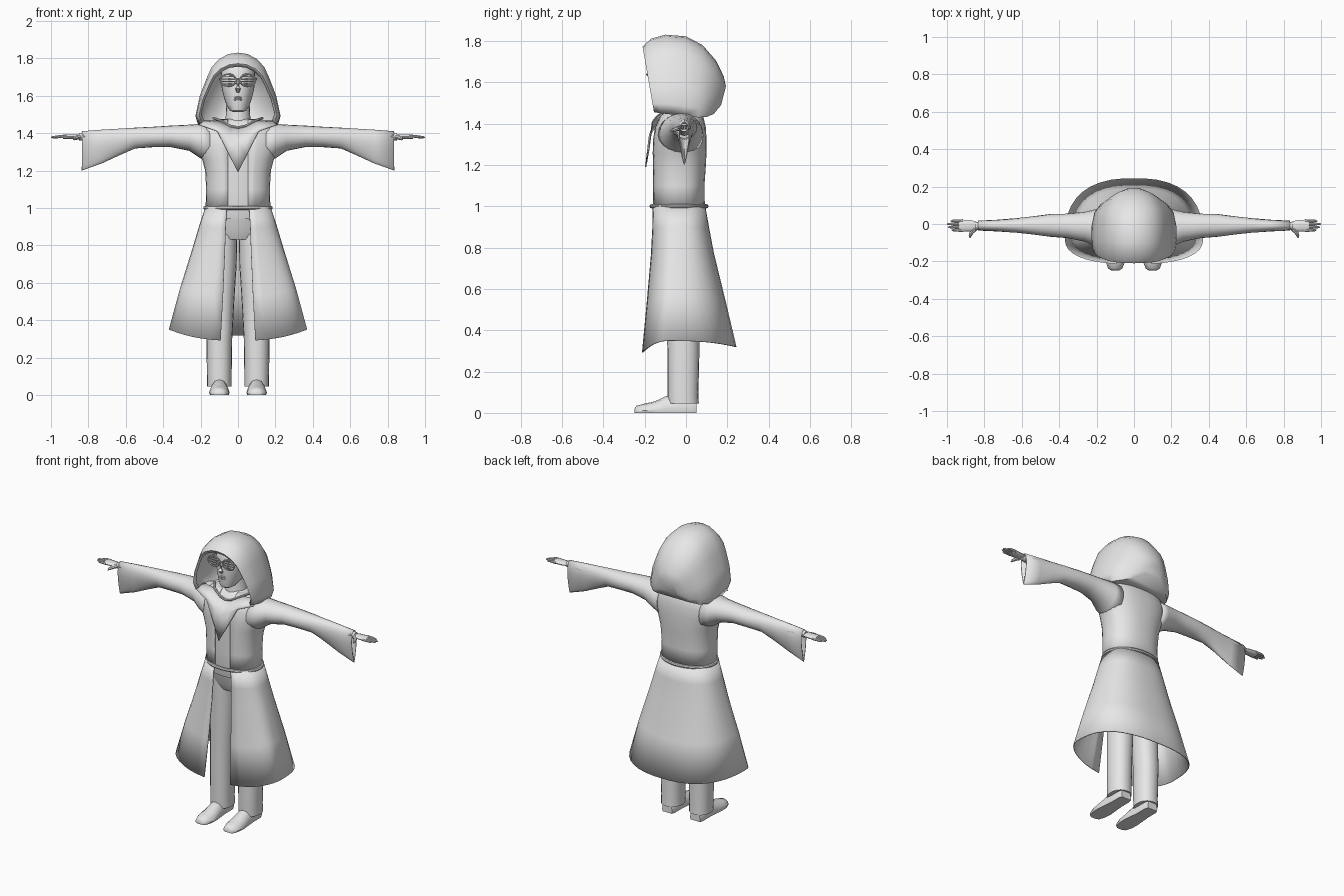
import bpy, bmesh, math
from mathutils import Vector

if "Cube" in bpy.data.objects:
    bpy.data.objects.remove(bpy.data.objects["Cube"])

cloth = bpy.data.materials.new("light_grey")
cloth.diffuse_color = (0.8, 0.8, 0.8, 1)
cloth.use_nodes = True
cloth.node_tree.nodes["Principled BSDF"].inputs["Base Color"].default_value = cloth.diffuse_color


def finish(name, bm, mirror=False, thick=0):
    bmesh.ops.recalc_face_normals(bm, faces=bm.faces[:])
    me = bpy.data.meshes.new(name)
    bm.to_mesh(me)
    bm.free()
    me.materials.append(cloth)
    ob = bpy.data.objects.new(name, me)
    bpy.context.collection.objects.link(ob)
    if thick:
        m = ob.modifiers.new("thickness", 'SOLIDIFY')
        m.thickness = thick
    if mirror:
        m = ob.modifiers.new("mirror", 'MIRROR')
        m.use_clip = True
    return ob


def loft(name, rings, cyclic=True, caps=True, mirror=False, thick=0, floor_from=None):
    """Skin a list of equal-length point rings."""
    bm = bmesh.new()
    vs = [[bm.verts.new(p) for p in r] for r in rings]
    n = len(vs[0])
    for i in range(len(vs) - 1):
        close = cyclic or (floor_from is not None and i >= floor_from)
        for j in range(n if close else n - 1):
            k = (j + 1) % n
            bm.faces.new((vs[i][j], vs[i][k], vs[i + 1][k], vs[i + 1][j]))
    if caps and cyclic:
        bm.faces.new(vs[0])
    if caps:
        bm.faces.new(vs[-1])
    return finish(name, bm, mirror, thick)


def spow(v, p):
    return math.copysign(abs(v) ** p, v)


def oval(z, w, yf, yb, cx=0, yc=None, n=28, p=1.0, gap=None, hem=None):
    """Horizontal ring starting at the front; gap leaves the front open."""
    yc = (yf + yb) / 2 if yc is None else yc
    a0 = math.asin((gap / w) ** (1 / p)) if gap else 0
    pts = []
    for i in range(n):
        a = a0 + (2 * math.pi - 2 * a0) * i / (n - 1 if gap else n)
        c = math.cos(a)
        d = yc - yf if c > 0 else yb - yc
        pts.append((cx + w * spow(math.sin(a), p), yc - d * spow(c, p), hem(c) if hem else z))
    return pts


def tube(name, pts, radii, n=8, flat=1.0, mirror=False):
    """Round limb along a path; flat squashes it in z."""
    pts = [Vector(p) for p in pts]
    rings = []
    for i, (p, r) in enumerate(zip(pts, radii)):
        d = (pts[min(i + 1, len(pts) - 1)] - pts[max(i - 1, 0)]).normalized()
        u = d.cross(Vector((0, 0, 1))).normalized()
        v = u.cross(d)
        rings.append([p + r * (math.cos(t) * u + flat * math.sin(t) * v)
                      for t in (2 * math.pi * k / n for k in range(n))])
    return loft(name, rings, mirror=mirror)


def hoop(name, centre, rx, ry, r, axis, mirror=False, n=32):
    """Oval ring, lying flat (z) or facing forwards (y)."""
    rings = []
    for i in range(n + 1):
        a = 2 * math.pi * i / n
        ring = []
        for k in range(8):
            t = math.pi * k / 4
            x = (rx + r * math.cos(t)) * math.cos(a)
            q = (ry + r * math.cos(t)) * math.sin(a)
            h = r * math.sin(t)
            ring.append(Vector(centre) + Vector((x, q, h) if axis == 'z' else (x, h, q)))
        rings.append(ring)
    return loft(name, rings, caps=False, mirror=mirror)


# shirt and coat upper body: z, half width, front y, back y
body = [(0.99, .174, -.162, .092), (1.1, .17, -.164, .09), (1.2, .176, -.164, .097),
        (1.26, .192, -.164, .1), (1.32, .215, -.162, .1), (1.38, .225, -.152, .097),
        (1.43, .2, -.132, .085), (1.458, .15, -.11, .07), (1.475, .09, -.09, .05)]
shirt = [(0.94, .165, -.152, .085)] + body
loft("shirt", [oval(z, w - .008, f + .008, b - .008, p=.85) for z, w, f, b in shirt])
loft("coat_body", [oval(z, w, f, b, p=.85, gap=.055) for z, w, f, b in body],
     cyclic=False, caps=False, thick=.006)

# flared open skirt of the coat: fraction down, half width, front, middle, back, gap
skirt = [(0, .176, -.165, -.035, .094, .06), (.15, .208, -.166, -.04, .112, .066),
         (.33, .243, -.172, -.045, .135, .07), (.66, .31, -.192, -.06, .19, .08),
         (1, .37, -.215, -.075, .245, .093)]


def hem_at(t):
    return lambda c: 1 - t * (.65 + (.06 if c > 0 else .03) * c * c)


loft("coat_skirt", [oval(0, w, f, b, yc=m, n=36, p=.8, gap=g, hem=hem_at(t))
                    for t, w, f, m, b, g in skirt], cyclic=False, caps=False, thick=.006)
hoop("belt", (0, -.034, 1.0), .176, .133, .01, 'z', n=40)

# collar flap hanging to a point on the chest
top = [(0, -.125, 1.43), (.04, -.122, 1.437), (.1, -.1, 1.468), (.19, -.07, 1.468)]
mid = [(0, -.18, 1.34), (.045, -.17, 1.37), (.11, -.15, 1.43), (.2, -.12, 1.455)]
low = [(0, -.198, 1.19), (.045, -.182, 1.28), (.11, -.165, 1.41), (.205, -.135, 1.445)]
loft("collar_flap", [top, mid, low], cyclic=False, caps=False, mirror=True, thick=.006)
tube("neckline_trim", [(0, -.128, 1.43), (.04, -.122, 1.438), (.1, -.1, 1.47), (.13, -.05, 1.48)],
     [.007] * 4, mirror=True)

# hood: arches from the front rim to the back
arch = [(.93, 0), (1, .13), (.9, .4), (.73, .66), (.62, .8), (.45, .91), (.23, .98), (0, 1)]
arch = arch + [(-x, z) for x, z in arch[-2::-1]]
# top y, bottom y, top z, half width, bottom z
hood = [(-.2, -.14, 1.755, .195, 1.465), (-.21, -.155, 1.772, .208, 1.455),
        (-.17, -.125, 1.81, .222, 1.45), (-.1, -.08, 1.83, .227, 1.445),
        (0, -.01, 1.822, .226, 1.435), (.08, .06, 1.78, .212, 1.43),
        (.145, .1, 1.705, .178, 1.432), (.182, .135, 1.63, .125, 1.447),
        (.193, .17, 1.58, .06, 1.49)]
loft("hood", [[(w * x, yb + (yt - yb) * z, zb + (zt - zb) * z) for x, z in arch]
              for yt, yb, zt, w, zb in hood], cyclic=False, thick=.006, floor_from=4)

# sleeves: x, bottom z, top z, front y, back y, taper towards the bottom
sleeve = [(.15, 1.24, 1.45, -.135, .085, 0), (.2, 1.265, 1.45, -.125, .08, 0),
          (.26, 1.305, 1.445, -.095, .065, 0), (.36, 1.325, 1.44, -.075, .055, 0),
          (.45, 1.325, 1.434, -.068, .053, 0), (.55, 1.318, 1.429, -.06, .045, .2),
          (.63, 1.283, 1.424, -.055, .04, .4), (.73, 1.237, 1.418, -.05, .033, .6),
          (.835, 1.2, 1.41, -.045, .028, .7)]
rings = []
for x, zb, zt, f, b, k in sleeve:
    ring = []
    for i in range(20):
        a = 2 * math.pi * i / 20
        c = math.cos(a)
        ring.append((x, (f + b) / 2 + (b - f) / 2 * math.sin(a) * (1 - k * (1 - c) / 2),
                     (zb + zt) / 2 + (zt - zb) / 2 * c))
    rings.append(ring)
loft("sleeve", rings, caps=False, mirror=True, thick=.005)

# forearm, palm, fingers and thumb
tube("forearm", [(.6, -.008, 1.375), (.75, -.008, 1.38), (.85, -.01, 1.381)],
     [.035, .028, .02], n=12, mirror=True)
tube("palm", [(.835, -.01, 1.381), (.87, -.01, 1.381), (.915, -.009, 1.381), (.935, -.009, 1.38)],
     [.02, .03, .032, .029], n=12, flat=.4, mirror=True)
for i, tip in enumerate((.975, .995, 1.0, .98)):
    y = -.033 + .0165 * i
    tube("finger_%d" % (i + 1), [(.915, y, 1.381), (.955, y, 1.381), (tip - .008, y, 1.378), (tip, y, 1.377)],
         [.009, .008, .006, .002], mirror=True)
tube("thumb", [(.85, -.025, 1.38), (.868, -.045, 1.374), (.876, -.062, 1.369), (.877, -.075, 1.365)],
     [.013, .011, .008, .003], mirror=True)

# trousers
loft("trouser_hips", [oval(z, w, f, b) for z, w, f, b in
     [(.83, .12, -.1, .06), (.88, .16, -.125, .078), (.98, .16, -.145, .082)]])
loft("trouser_leg", [oval(z, w, f, b, cx=c, n=20, p=.9) for z, c, w, f, b in
     [(.045, .1, .066, -.088, .062), (.1, .1, .066, -.09, .06), (.3, .1, .069, -.09, .065),
      (.5, .093, .073, -.095, .065), (.7, .087, .08, -.1, .07), (.9, .083, .08, -.11, .075)]],
     mirror=True)

# shoes: y, half width, height
rings = []
for y, w, h in [(-.248, .022, .022), (-.238, .038, .035), (-.2, .052, .045), (-.15, .055, .056),
                (-.1, .05, .08), (-.04, .044, .09), (.03, .044, .085), (.05, .036, .07)]:
    prof = [(-.92, 0), (-1, .25), (-.85, .6), (-.5, .9), (0, 1), (.5, .9), (.85, .6), (1, .25), (.92, 0)]
    rings.append([(.1 + w * x, y, h * z) for x, z in prof])
loft("shoe", rings, mirror=True)

# head and neck: z, half width, front y, back y
loft("neck", [oval(z, w, f, b, n=20) for z, w, f, b in
     [(1.42, .085, -.1, .06), (1.48, .066, -.09, .05), (1.56, .062, -.085, .05)]])
loft("head", [oval(z, w, f, b, p=.92) for z, w, f, b in
     [(1.512, .025, -.14, -.09), (1.522, .045, -.152, -.05), (1.55, .062, -.157, .01),
      (1.59, .075, -.16, .04), (1.63, .085, -.162, .055), (1.68, .092, -.16, .065),
      (1.73, .09, -.157, .06), (1.77, .075, -.135, .045), (1.795, .04, -.09, .01)]])
tube("nose", [(0, -.157, 1.69), (0, -.168, 1.665), (0, -.182, 1.638), (0, -.166, 1.622)],
     [.007, .01, .014, .009], n=8)
for name, z, r in (("upper_lip", 1.59, .006), ("lower_lip", 1.58, .007)):
    tube(name, [(0, -.16, z), (.015, -.157, z), (.03, -.147, z - .001)], [r, r * .8, .002], mirror=True)

# slatted glasses
hoop("glasses_rim", (.052, -.172, 1.683), .042, .032, .004, 'y', mirror=True, n=24)
for i in range(4):
    dz = -.021 + .014 * i
    half = .042 * math.sqrt(1 - (dz / .034) ** 2)
    tube("glasses_slat_%d" % (i + 1), [(.052 - half, -.173, 1.683 + dz), (.052 + half, -.171, 1.683 + dz)],
         [.003, .003], n=6, mirror=True)
tube("glasses_bridge", [(-.012, -.175, 1.69), (.012, -.175, 1.69)], [.004, .004], n=6)
tube("glasses_arm", [(.093, -.17, 1.69), (.097, -.1, 1.69), (.096, -.02, 1.685)], [.004] * 3, n=6, mirror=True)

# smooth shading with sharp creases kept
for ob in bpy.context.collection.objects:
    ob.select_set(True)
    bpy.context.view_layer.objects.active = ob
bpy.ops.object.shade_smooth_by_angle(angle=math.radians(40))
